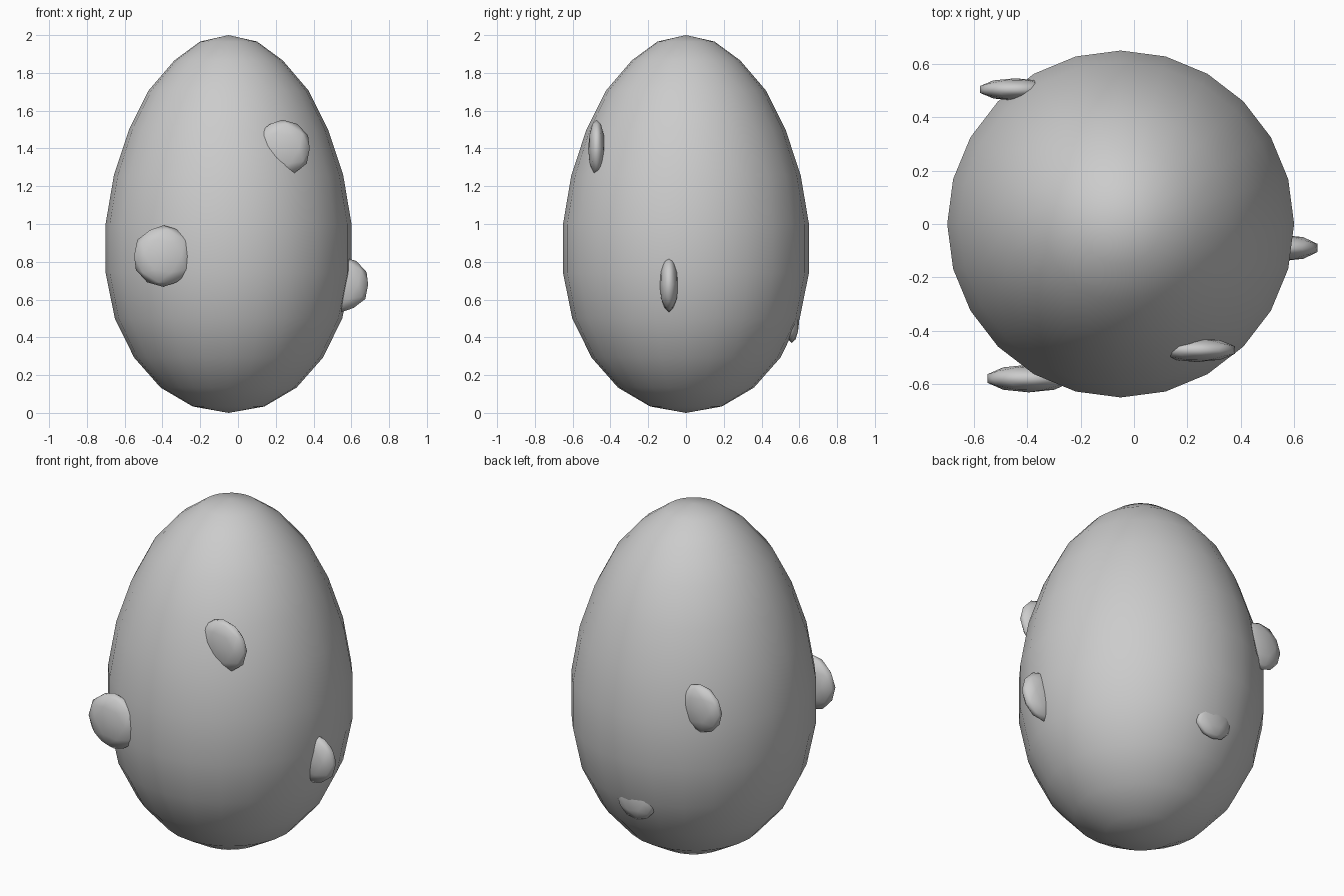
import bpy
import bmesh
import math
from mathutils import Matrix, Vector

cube = bpy.data.objects.get("Cube")
if cube:
    bpy.data.objects.remove(cube, do_unlink=True)

# Single flat grey
grey = bpy.data.materials.new("plain grey")
grey.use_nodes = True
COLOUR = (0.6, 0.6, 0.6, 1.0)
grey.diffuse_color = COLOUR
grey.node_tree.nodes["Principled BSDF"].inputs["Base Color"].default_value = COLOUR


def finish(name, bm, location):
    """Turn a bmesh into a smooth shaded grey object."""
    mesh = bpy.data.meshes.new(name)
    bm.to_mesh(mesh)
    bm.free()
    for face in mesh.polygons:
        face.use_smooth = True
    mesh.materials.append(grey)
    obj = bpy.data.objects.new(name, mesh)
    obj.location = location
    bpy.context.collection.objects.link(obj)
    return obj


# Egg body: a sphere whose rings are resized, fuller below and slimmer above
RING_RADII = [0.19, 0.36, 0.50, 0.602, 0.651, 0.651, 0.607, 0.527, 0.423, 0.287, 0.151]
bm = bmesh.new()
bmesh.ops.create_uvsphere(bm, u_segments=24, v_segments=12, radius=1.0)
for v in bm.verts:
    flat = Vector((v.co.x, v.co.y))
    if flat.length > 0.01:
        ring = round(math.acos(-v.co.z) / (math.pi / 12)) - 1
        flat = flat.normalized() * RING_RADII[ring]
        v.co.x, v.co.y = flat
finish("egg_body", bm, (-0.05, 0, 1))


# Flattened round spots, partly sunk into the shell: centre, radius, half thickness
SPOTS = {
    "front_right_spot": ((-0.395, -0.58, 0.83), 0.163, 0.052),
    "front_left_spot": ((0.235, -0.473, 1.40), 0.152, 0.045),
    "left_side_spot": ((0.55, -0.09, 0.68), 0.146, 0.05),
    "back_right_spot": ((-0.445, 0.505, 1.10), 0.14, 0.042),
    "back_lower_spot": ((-0.07, 0.56, 0.495), 0.125, 0.04),
}
for name, (centre, radius, thick) in SPOTS.items():
    bm = bmesh.new()
    bmesh.ops.create_icosphere(bm, subdivisions=2, radius=1.0)
    bmesh.ops.transform(bm, matrix=Matrix.Diagonal((radius, thick, radius, 1)), verts=bm.verts)
    finish(name, bm, centre)
